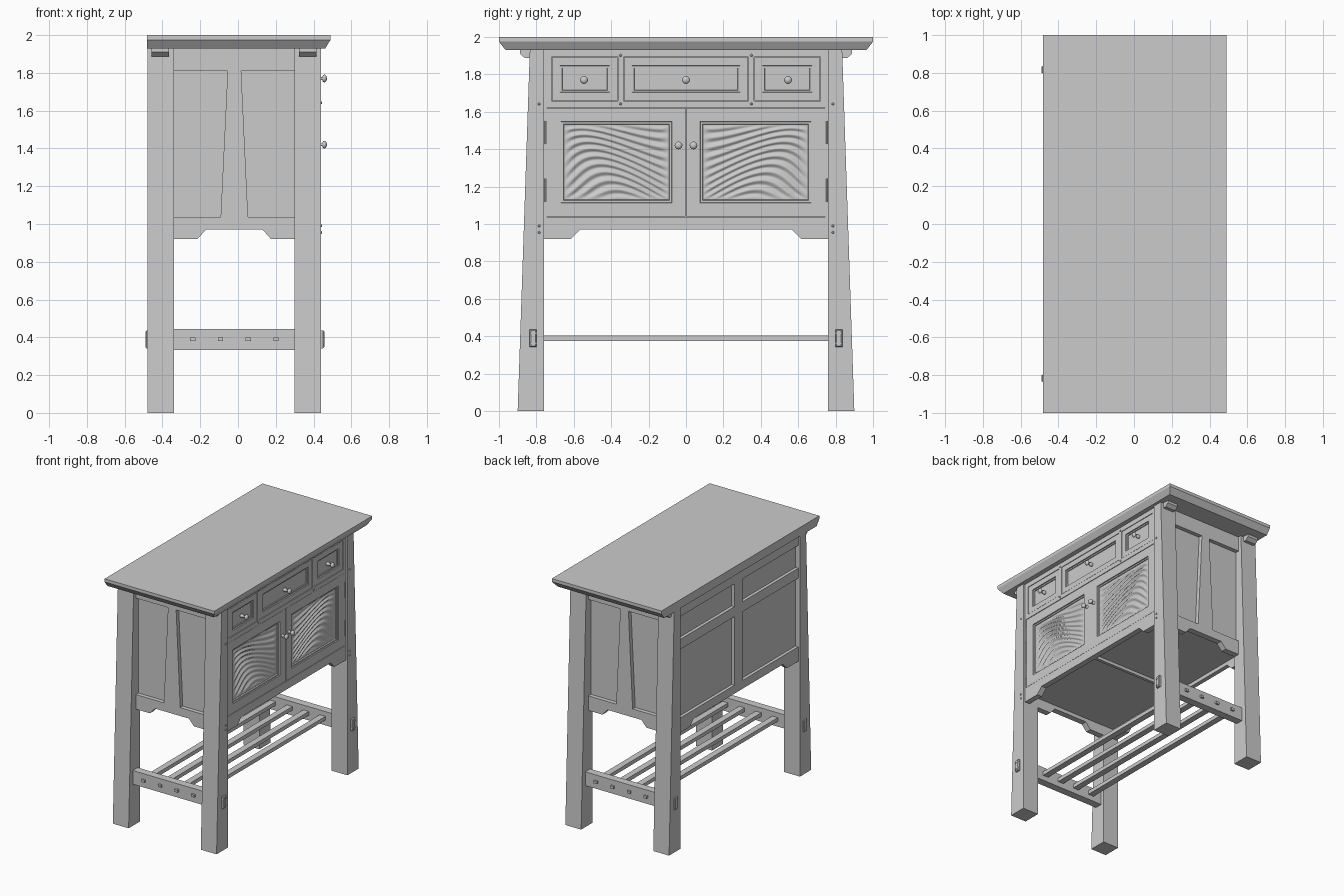
import bpy, bmesh, math
from mathutils import Matrix, Vector

cube = bpy.data.objects.get("Cube")
if cube:
    bpy.data.objects.remove(cube, do_unlink=True)

grey = bpy.data.materials.new("plain_grey")
grey.use_nodes = True
COL = (0.6, 0.6, 0.6, 1)
grey.diffuse_color = COL
grey.node_tree.nodes["Principled BSDF"].inputs["Base Color"].default_value = COL


def finish(name, bm, smooth=False):
    bmesh.ops.recalc_face_normals(bm, faces=bm.faces)
    mesh = bpy.data.meshes.new(name)
    bm.to_mesh(mesh)
    bm.free()
    mesh.materials.append(grey)
    for p in mesh.polygons:
        p.use_smooth = smooth
    obj = bpy.data.objects.new(name, mesh)
    bpy.context.collection.objects.link(obj)
    return obj


def loft(name, rings):
    """Closed skin through rings with equal point counts, capped at both ends."""
    bm = bmesh.new()
    loops = [[bm.verts.new(p) for p in ring] for ring in rings]
    for a, b in zip(loops, loops[1:]):
        for i in range(len(a)):
            j = (i + 1) % len(a)
            bm.faces.new((a[i], a[j], b[j], b[i]))
    bm.faces.new(loops[0])
    bm.faces.new(loops[-1])
    return finish(name, bm)


def prism_x(name, pts, x0, x1):
    return loft(name, [[(x, y, z) for y, z in pts] for x in (x0, x1)])


def prism_y(name, pts, y0, y1):
    return loft(name, [[(x, y, z) for x, z in pts] for y in (y0, y1)])


def rect(a0, a1, b0, b1):
    return [(a0, b0), (a1, b0), (a1, b1), (a0, b1)]


def box(name, x, y, z):
    return prism_x(name, rect(*y, *z), *x)


def framed(name, y, z, x, steps):
    """Board facing +x whose face steps inward: steps are (margin, depth)."""
    return loft(name, [[(x - d, a, b) for a, b in
                        rect(y[0] + m, y[1] - m, z[0] + m, z[1] - m)] for m, d in steps])


def lathe_x(name, profile, y, z, sides=12):
    """Turned part along x; profile is (x, radius)."""
    ang = [2 * math.pi * i / sides for i in range(sides)]
    return loft(name, [[(x, y + r * math.cos(a), z + r * math.sin(a)) for a in ang]
                       for x, r in profile])


def apron(lo, hi, cut_lo, cut_hi, slope, top):
    """Outline of a bottom rail with a raised, sloped cut-out."""
    return [(lo, 0.92), (cut_lo - slope, 0.92), (cut_lo, 0.97), (cut_hi, 0.97),
            (cut_hi + slope, 0.92), (hi, 0.92), (hi, top), (lo, top)]


FACE = 0.425
SIDES = ((-1, "right"), (1, "left"))
BACK_LEG, FRONT_LEG = (-0.48, -0.34), (0.30, 0.44)

# Table top with undercut edge on three sides
loft("table_top", [[(x, y, z) for x, y in rect(-0.483, xf, -yw, yw)]
                   for xf, yw, z in ((0.462, 0.965, 1.93), (0.49, 1, 1.975), (0.49, 1, 2))])

# Carcass and its floor
box("cabinet_core", (-0.44, 0.395), (-0.775, 0.775), (1.0, 1.93))
box("floor_beam", (-0.44, 0.395), (-0.012, 0.012), (0.975, 1.0))

for s, side in SIDES:
    # Tapered legs, corbels and through tenons
    for (x0, x1), end in ((BACK_LEG, "back"), (FRONT_LEG, "front")):
        prism_x(f"{end}_{side}_leg",
                [(s * 0.758, 0), (s * 0.9, 0), (s * 0.835, 1.93), (s * 0.758, 1.93)], x0, x1)
        prism_x(f"{end}_{side}_corbel",
                [(s * 0.8, 1.93), (s * 0.888, 1.93), (s * 0.888, 1.91),
                 (s * 0.862, 1.887), (s * 0.8, 1.887)], x0 + 0.022, x1 - 0.024)
        out = 1 if end == "front" else -1
        base, tip = (0.43, 0.457) if out > 0 else (0.47, 0.49)
        loft(f"{end}_{side}_tenon",
             [[(out * x, s * 0.817 + y, z) for y, z in
               rect(-0.019 + m, 0.019 - m, 0.342 + m, 0.436 - m)]
              for x, m in ((base, 0), (tip - 0.006, 0), (tip, 0.006))])
        for z in (0.362, 0.416):
            box(f"{end}_{side}_tenon_wedge", sorted((out * base, out * (tip + 0.002 * (out > 0)))),
                (s * 0.817 - 0.017, s * 0.817 + 0.017), (z - 0.004, z + 0.004))

    # End frame: top rail, shaped bottom rail, tapered mullion
    y0, y1 = s * 0.76, s * 0.808
    prism_y(f"{side}_end_top_rail", rect(-0.34, 0.30, 1.81, 1.93), y0, y1)
    prism_y(f"{side}_end_bottom_rail", apron(-0.34, 0.30, -0.17, 0.13, 0.045, 1.037), y0, y1)
    prism_y(f"{side}_end_mullion",
            [(-0.092, 1.037), (0.053, 1.037), (0.017, 1.81), (-0.055, 1.81)], y0, y1)

    # Lower stretcher
    box(f"{side}_stretcher", (-0.34, 0.30), sorted((s * 0.785, s * 0.847)), (0.333, 0.443))

# Shelf slats with small tenons through the stretchers
for i in range(4):
    x = -0.24 + i * 0.147
    box("shelf_slat", (x - 0.025, x + 0.025), (-0.79, 0.79), (0.375, 0.405))
    box("slat_tenon", (x - 0.014, x + 0.014), (-0.862, 0.862), (0.38, 0.4))

# Front frame
prism_x("front_bottom_rail", apron(-0.76, 0.76, -0.565, 0.565, 0.05, 1.037), 0.38, FACE)
box("front_middle_rail", (0.38, FACE), (-0.76, 0.76), (1.623, 1.658))
box("front_top_rail", (0.38, FACE), (-0.76, 0.76), (1.892, 1.93))
for s, side in SIDES:
    box(f"{side}_drawer_divider", (0.38, FACE), sorted((s * 0.335, s * 0.363)), (1.658, 1.892))
    box(f"{side}_drawer_stile", (0.38, FACE), sorted((s * 0.72, s * 0.76)), (1.658, 1.892))
    box(f"{side}_door_stile", (0.38, FACE), sorted((s * 0.744, s * 0.76)), (1.037, 1.623))

# Drawer fronts
drawer_steps = [(0, 0.03), (0, 0), (0.042, 0), (0.044, 0.008), (0.054, 0.008), (0.056, 0.014)]
for y in ((-0.717, -0.366), (-0.332, 0.332), (0.366, 0.717)):
    framed("drawer_front", y, (1.661, 1.889), FACE - 0.002, drawer_steps)


# Doors with carved flowing panels
def carving(name, s, nu=80, nv=100):
    bm = bmesh.new()
    grid = []
    for i in range(nu + 1):
        u = i / nu
        row = []
        for j in range(nv + 1):
            v = j / nv
            flow = v * (1.3 - 0.5 * u) - 0.35 * math.sin(3.2 * u + 1.4 * v)
            wave = math.sin(48 * flow + 1.5 * math.sin(7 * u + 5 * v))
            edge = min(1, 12 * min(u, 1 - u, v, 1 - v))
            x = 0.409 + 0.006 * wave * edge
            row.append(bm.verts.new((x, s * (0.652 - 0.562 * u), 1.132 + 0.4 * v)))
        grid.append(row)
    for a, b in zip(grid, grid[1:]):
        for j in range(nv):
            bm.faces.new((a[j], b[j], b[j + 1], a[j + 1]))
    obj = finish(name, bm, smooth=True)
    if obj.data.polygons[0].normal.x < 0:
        obj.data.flip_normals()


door_steps = [(0, 0.03), (0, 0), (0.073, 0), (0.075, 0.008), (0.086, 0.008), (0.09, 0.02)]
for s, side in SIDES:
    framed(f"{side}_door", sorted((s * 0.002, s * 0.742)), (1.04, 1.62), FACE - 0.002, door_steps)
    carving(f"{side}_door_carving", s)
    for z in (1.18, 1.49):
        lathe = loft(f"{side}_hinge", [[(FACE + 0.007 * math.cos(a), s * 0.749 + 0.007 * math.sin(a), h)
                                        for a in (k * math.pi / 4 for k in range(8))]
                                       for h in (z - 0.062, z + 0.062)])

# Knobs
knob = [(0.40, 0.014), (0.428, 0.014), (0.43, 0.008), (0.446, 0.007),
        (0.45, 0.018), (0.458, 0.021), (0.466, 0.016), (0.47, 0.006)]
for y, z in ((-0.545, 1.77), (0, 1.77), (0.545, 1.77), (-0.04, 1.42), (0.04, 1.42)):
    obj = lathe_x("knob", knob, y, z)
    for p in obj.data.polygons:
        p.use_smooth = True

# Joint pegs
for s, side in SIDES:
    for y, z, x in ((0.35, 1.902, FACE), (0.35, 1.642, FACE), (0.785, 1.642, 0.44),
                    (0.785, 0.99, 0.44), (0.785, 0.955, 0.44)):
        lathe_x(f"{side}_peg", [(x - 0.01, 0.007), (x + 0.003, 0.007), (x + 0.006, 0.004)],
                s * y, z, 8)

# Back frame over recessed panels
back = (-0.465, -0.43)
prism_x("back_bottom_rail", apron(-0.76, 0.76, -0.565, 0.565, 0.05, 1.037), *back)
box("back_middle_rail", back, (-0.76, 0.76), (1.587, 1.667))
box("back_top_rail", back, (-0.76, 0.76), (1.85, 1.93))
box("back_centre_stile", back, (-0.05, 0.05), (1.037, 1.85))
